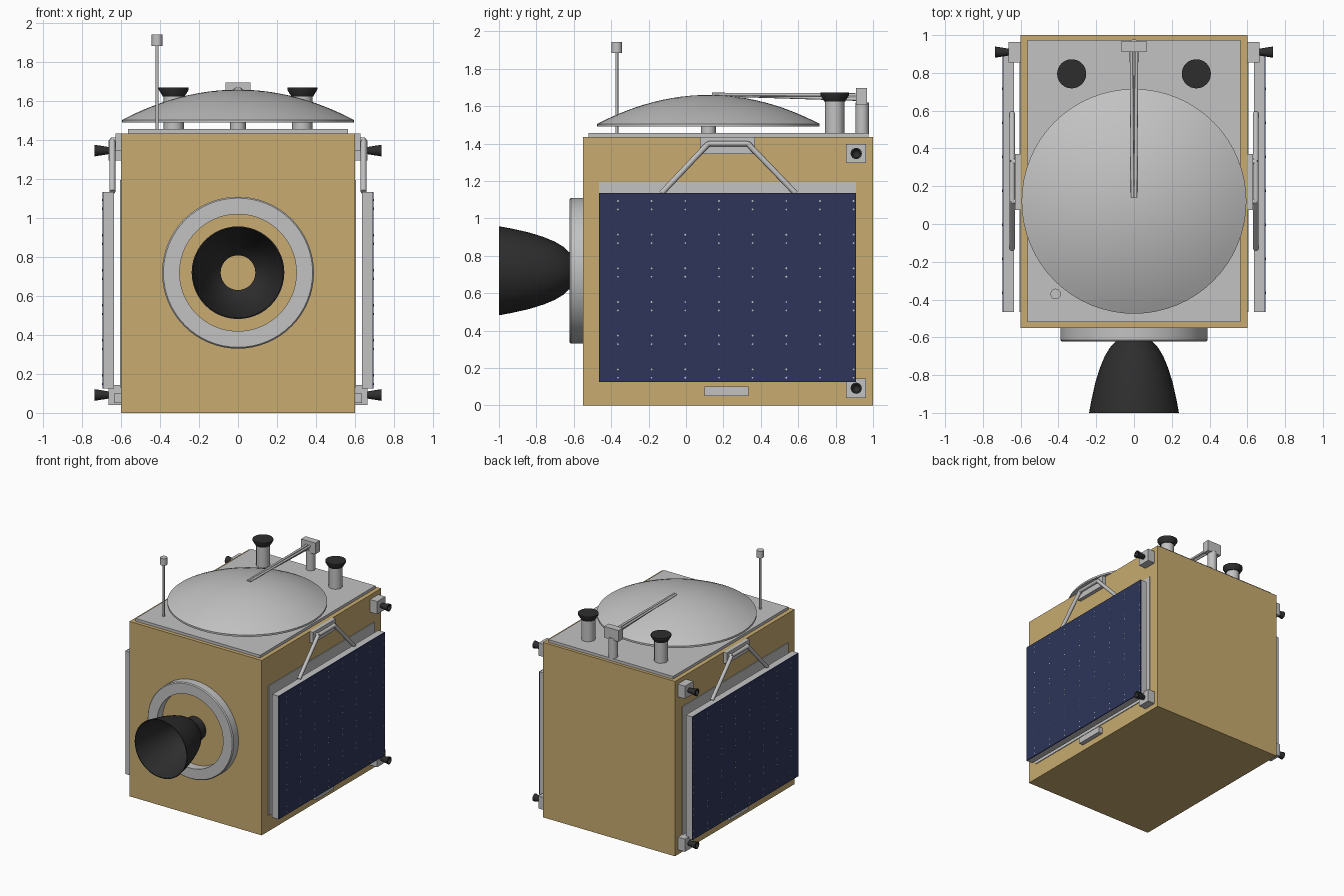
import bpy, bmesh, math
from mathutils import Vector

cube = bpy.data.objects.get("Cube")
if cube:
    bpy.data.objects.remove(cube, do_unlink=True)


def material(name, rgb):
    m = bpy.data.materials.new(name)
    m.use_nodes = True
    m.diffuse_color = (*rgb, 1)
    bsdf = next(n for n in m.node_tree.nodes if n.type == 'BSDF_PRINCIPLED')
    bsdf.inputs["Base Color"].default_value = (*rgb, 1)
    return m


GOLD = material("gold foil", (0.58, 0.41, 0.16))
GREY = material("light grey metal", (0.54, 0.54, 0.54))
BLACK = material("black nozzle", (0.027, 0.027, 0.027))
BLUE = material("solar blue", (0.026, 0.036, 0.1))


def finish(bm, name, mat, smooth=False):
    mesh = bpy.data.meshes.new(name)
    bmesh.ops.recalc_face_normals(bm, faces=bm.faces)
    bm.to_mesh(mesh)
    bm.free()
    mesh.materials.append(mat)
    ob = bpy.data.objects.new(name, mesh)
    bpy.context.collection.objects.link(ob)
    if smooth:
        bpy.ops.object.select_all(action='DESELECT')
        ob.select_set(True)
        bpy.context.view_layer.objects.active = ob
        bpy.ops.object.shade_smooth_by_angle(angle=math.radians(35))
    return ob


def box(name, x, y, z, mat):
    """Box from (min, max) ranges on each axis."""
    bm = bmesh.new()
    bmesh.ops.create_cube(bm, size=1)
    for v in bm.verts:
        v.co = [(lo + hi) / 2 + c * (hi - lo) for c, (lo, hi) in zip(v.co, (x, y, z))]
    return finish(bm, name, mat)


def lathe(name, profile, loc, mat, rot=(0, 0, 0), segs=32, closed=False):
    """Spin (radius, height) points round the local z axis."""
    bm = bmesh.new()
    pts = [bm.verts.new((r, 0, h)) for r, h in profile]
    pairs = list(zip(pts, pts[1:]))
    if closed:
        pairs.append((pts[-1], pts[0]))
    edges = [bm.edges.new(p) for p in pairs]
    bmesh.ops.spin(bm, geom=pts + edges, axis=(0, 0, 1), cent=(0, 0, 0),
                   angle=math.tau, steps=segs, use_merge=True)
    bmesh.ops.remove_doubles(bm, verts=bm.verts, dist=1e-5)
    ob = finish(bm, name, mat, True)
    ob.location, ob.rotation_euler = loc, rot
    return ob


def rod(name, a, b, r, mat=GREY):
    """Round bar between two points."""
    a, b = Vector(a), Vector(b)
    ob = lathe(name, [(0, 0), (r, 0), (r, (b - a).length), (0, (b - a).length)], a, mat, segs=12)
    ob.rotation_euler = (b - a).to_track_quat('Z', 'Y').to_euler()
    return ob


# Body and top deck
box("body", (-0.6, 0.6), (-0.55, 1), (0, 1.435), GOLD)
box("top_deck", (-0.565, 0.565), (-0.52, 0.975), (1.43, 1.457), GREY)

# Main engine: mounting ring and open bell
FRONT = (math.pi / 2, 0, 0)
lathe("engine_ring", [(0.3, 0), (0.39, 0), (0.39, 0.064), (0.383, 0.072), (0.3, 0.072)],
      (0, -0.55, 0.72), GREY, FRONT, 64, True)
bell = [(0.095, 0), (0.095, 0.07), (0.128, 0.105), (0.155, 0.15), (0.18, 0.21),
        (0.205, 0.29), (0.225, 0.38), (0.238, 0.45)]
inner = [(r - 0.006, h) for r, h in reversed(bell)]
lathe("engine_bell", bell + inner, (0, -0.55, 0.72), BLACK, FRONT, 48, True)

# Dish: shallow dome with a thin rim, hollow beneath
R, SAG, N = 0.595, 0.155, 12
dome = [(R * i / N, 1.66 - SAG * (i / N) ** 2) for i in range(N + 1)]
under = [(r * 0.985, h - 0.015) for r, h in reversed(dome)]
lathe("dish", dome + [(R, 1.49)] + under, (0, 0.12, 0), GREY, segs=64)
rod("dish_pedestal", (0, 0.12, 1.45), (0, 0.12, 1.65), 0.04)

# Feed arm on its post
rod("arm_post", (0, 0.942, 1.45), (0, 0.942, 1.62), 0.036)
box("arm_head", (-0.065, 0.065), (0.91, 0.968), (1.605, 1.697), GREY)
for s in (-1, 1):
    rod("arm_upper_rod", (s * 0.014, 0.92, 1.66), (s * 0.008, 0.14, 1.663), 0.009)
rod("arm_lower_rod", (0, 0.92, 1.637), (0, 0.2, 1.66), 0.009)

# Whip antenna
rod("antenna_rod", (-0.415, -0.37, 1.45), (-0.415, -0.37, 1.89), 0.008)
rod("antenna_tip", (-0.415, -0.37, 1.885), (-0.415, -0.37, 1.942), 0.028)


def cell_corners(s):
    """Small diamond plates where the solar cells meet."""
    bm = bmesh.new()
    for col in range(8):
        for row in range(6):
            for dz in (0, 0.045):
                y, z, d = -0.364 + 0.18 * col, 0.148 + 0.18 * row + dz, 0.006
                ring = [(y - d, z), (y, z - d), (y + d, z), (y, z + d)]
                face = bm.faces.new([bm.verts.new((s * 0.697, *p)) for p in ring])
                solid = bmesh.ops.extrude_face_region(bm, geom=[face])
                for v in solid["geom"]:
                    if isinstance(v, bmesh.types.BMVert):
                        v.co.x += s * 0.0015
    finish(bm, "solar_cell_corners", GREY)


for s in (-1, 1):
    def side_box(name, x0, x1, y, z, mat=GREY):
        return box(name, sorted((s * x0, s * x1)), y, z, mat)

    # Solar panel with backing sheet
    side_box("panel_backing", 0.59, 0.606, (-0.465, 0.91), (0.13, 1.195))
    side_box("solar_panel", 0.636, 0.69, (-0.465, 0.91), (0.125, 1.135))
    side_box("solar_cells", 0.689, 0.697, (-0.465, 0.91), (0.125, 1.135), BLUE)
    cell_corners(s)

    # Panel bracket: mount block and bent support bars
    side_box("bracket_mount", 0.59, 0.63, (0.075, 0.37), (1.345, 1.435))
    path = [(-0.13, 1.135), (0.12, 1.4), (0.33, 1.4), (0.585, 1.135)]
    for a, b in zip(path, path[1:]):
        rod("bracket_bar", (s * 0.645, *a), (s * 0.645, *b), 0.015)
    for y in (0.12, 0.33):
        rod("bracket_peg", (s * 0.62, y, 1.4), (s * 0.652, y, 1.4), 0.015)
    side_box("lower_catch", 0.59, 0.637, (0.1, 0.335), (0.05, 0.1))

    # Corner thrusters
    for z in (0.092, 1.347):
        side_box("thruster_block", 0.59, 0.665, (0.855, 0.963), (z - 0.052, z + 0.052))
        lathe("thruster_nozzle", [(0, 0), (0.018, 0), (0.03, 0.075), (0.022, 0.075), (0, 0.03)],
              (s * 0.662, 0.91, z), BLACK, (0, s * math.pi / 2, 0), 16)

    # Deck sensors
    rod("sensor_post", (s * 0.33, 0.795, 1.45), (s * 0.33, 0.795, 1.63), 0.052)
    lathe("sensor_cap", [(0, 0), (0.056, 0), (0.077, 0.035), (0.077, 0.047), (0, 0.047)],
          (s * 0.33, 0.795, 1.625), BLACK)
